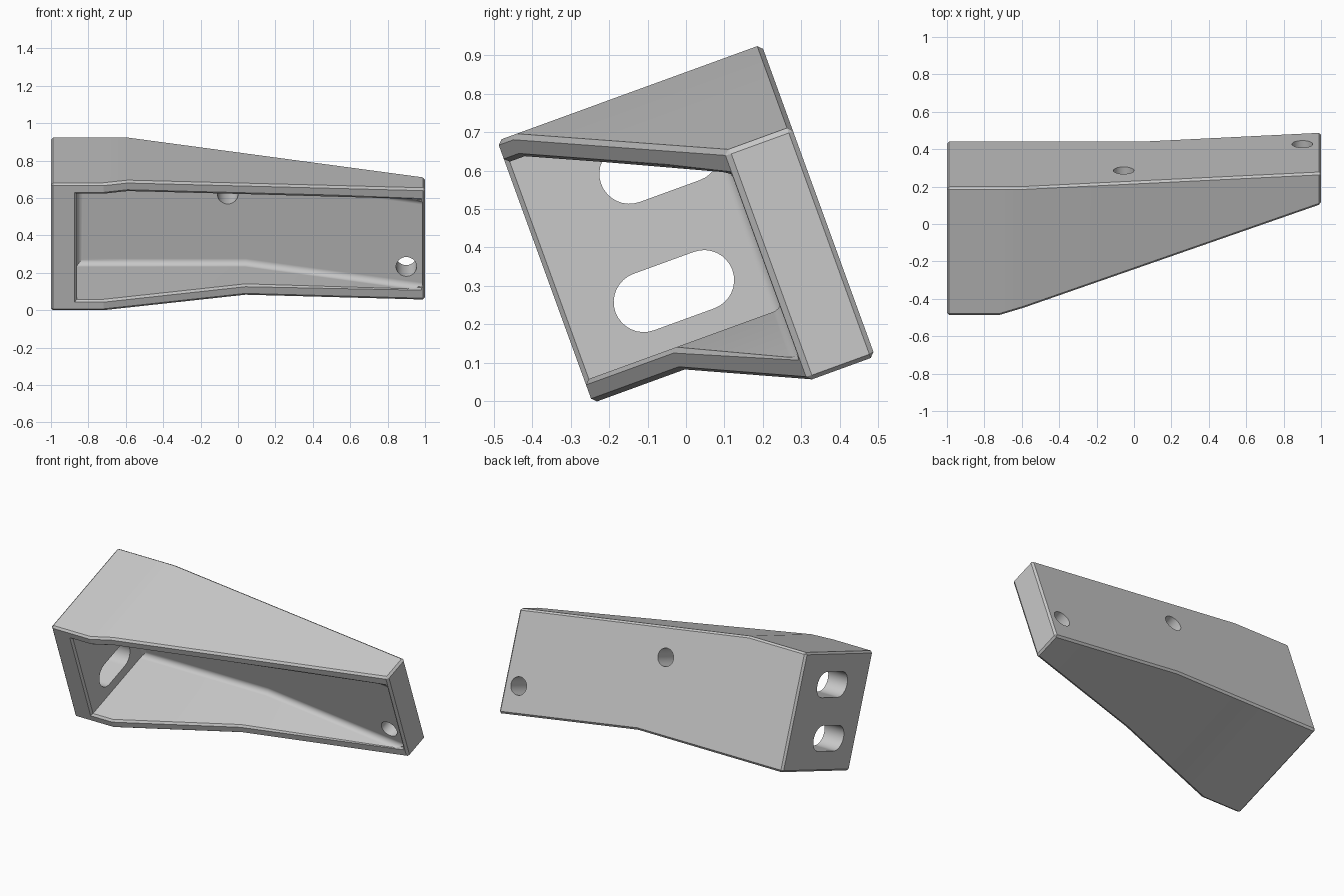
import bpy, bmesh, math
from mathutils import Matrix, Vector

cube = bpy.data.objects.get("Cube")
if cube:
    bpy.data.objects.remove(cube, do_unlink=True)

BACK, INNER, WALL, LEFT = 0.503, 0.327, 0.062, -0.862
TILT = math.radians(20)


def ramp(x, x0, x1, v0, v1):
    """Constant before x0, then a straight slope that reaches v1 at x1."""
    return v0 + (v1 - v0) * max(0, (x - x0) / (x1 - x0))


def front(x): return ramp(x, -0.72, 1, -0.228, 0.32)
def bottom(x): return ramp(x, 0.04, 1, 0.083, -0.056)
def top(x): return ramp(x, -0.59, 1, 0.808, 0.58)


def finish(name, bm):
    bmesh.ops.recalc_face_normals(bm, faces=bm.faces)
    mesh = bpy.data.meshes.new(name)
    bm.to_mesh(mesh)
    bm.free()
    obj = bpy.data.objects.new(name, mesh)
    bpy.context.collection.objects.link(obj)
    return obj


def loft(stations, near, far, near_inset, far_inset):
    """Box with a cross-section that changes along x."""
    bm = bmesh.new()
    rings = []
    for x in stations:
        lo, hi = bottom(x), top(x)
        rings.append([bm.verts.new((x, y, z)) for y, z in
                      ((near(x), lo + near_inset), (far(x), lo + far_inset),
                       (far(x), hi - far_inset), (near(x), hi - near_inset))])
    for r, s in zip(rings, rings[1:]):
        for i in range(4):
            j = (i + 1) % 4
            bm.faces.new((r[i], r[j], s[j], s[i]))
    bm.faces.new(rings[0])
    bm.faces.new(rings[-1])
    bmesh.ops.recalc_face_normals(bm, faces=bm.faces)
    return bm


def prism(name, outline, axis, start, end):
    """Extrude an outline of 2D points along x or y."""
    bm = bmesh.new()
    place = (lambda p, t: (t, p[0], p[1])) if axis == "x" else (lambda p, t: (p[0], t, p[1]))
    a = [bm.verts.new(place(p, start)) for p in outline]
    b = [bm.verts.new(place(p, end)) for p in outline]
    bm.faces.new(a)
    bm.faces.new(b)
    for i in range(len(a)):
        j = (i + 1) % len(a)
        bm.faces.new((a[i], a[j], b[j], b[i]))
    return finish(name, bm)


def slot(cx, cy, radius, length, steps=16):
    points = []
    for side in (1, -1):
        for k in range(steps + 1):
            t = math.pi * (k / steps - 0.5)
            points.append((cx + side * (length / 2 + radius * math.cos(t)),
                           cy + side * radius * math.sin(t)))
    return points


def circle(cx, cy, radius, steps=32):
    return [(cx + radius * math.cos(2 * math.pi * k / steps),
             cy + radius * math.sin(2 * math.pi * k / steps)) for k in range(steps)]


# Outer body with small chamfers on the sharp edges
bm = loft((-1, -0.72, -0.59, 0.04, 1), front, lambda x: BACK, 0, 0)
sharp = [e for e in bm.edges if e.calc_face_angle(0) > 0.9]
bmesh.ops.bevel(bm, geom=sharp, offset=0.012, segments=1, affect="EDGES")
body = finish("bracket_body", bm)

# Open-fronted pocket, rounded where it meets the back plate
bm = loft((LEFT, -0.59, 0.04, 0.985), lambda x: -0.5, lambda x: INNER, WALL, WALL)
rim = [e for e in bm.edges
       if all(abs(v.co.y - INNER) < 1e-4 for v in e.verts)
       and e.calc_face_angle(0) > 0.9 and min(v.co.x for v in e.verts) < 0.9]
bmesh.ops.bevel(bm, geom=rim, offset=0.034, segments=8, profile=0.5, affect="EDGES")
cutters = [finish("pocket_cutter", bm)]

# Chamfer around the mouth of the pocket
bm = loft((LEFT + 0.008, -0.72, -0.59, 0.04, 0.98), lambda x: front(x) - 0.02,
          lambda x: min(front(x) + 0.02, INNER - 0.004), WALL - 0.032, WALL + 0.008)
for v in bm.verts:
    if v.co.x < LEFT + 0.01 and v.co.y < front(LEFT):
        v.co.x -= 0.04
cutters.append(finish("mouth_cutter", bm))

# Slots through the end plate and bolt holes through the back plate
for cy, cz in ((0.07, 0.284), (0.149, 0.61)):
    cutters.append(prism("slot_cutter", slot(cy, cz, 0.078, 0.167), "x", -1.1, -0.8))
for cx, cz in ((0.9, 0.133), (-0.055, 0.545)):
    cutters.append(prism("hole_cutter", circle(cx, cz, 0.055), "y", 0.2, 0.6))

for c in cutters:
    c.hide_render = True
    mod = body.modifiers.new("cut", "BOOLEAN")
    mod.operation, mod.solver, mod.object = "DIFFERENCE", "EXACT", c
bpy.context.view_layer.update()
result = bpy.data.meshes.new_from_object(
    body.evaluated_get(bpy.context.evaluated_depsgraph_get()))
body.modifiers.clear()
body.data = result
for c in cutters:
    bpy.data.objects.remove(c, do_unlink=True)

# Lean the bracket back and stand it on the ground
result.transform(Matrix.Rotation(TILT, 4, "X"))
low = min(v.co.z for v in result.vertices)
result.transform(Matrix.Translation(Vector((0, 0, -low))))

# Plain grey metal
mat = bpy.data.materials.new("grey_metal")
mat.use_nodes = True
grey = (0.58, 0.58, 0.58, 1)
mat.diffuse_color = grey
mat.node_tree.nodes["Principled BSDF"].inputs["Base Color"].default_value = grey
result.materials.clear()
result.materials.append(mat)

# Smooth the fillets and holes, keep the plates flat
bpy.ops.object.select_all(action="DESELECT")
body.select_set(True)
bpy.context.view_layer.objects.active = body
bpy.ops.object.shade_smooth_by_angle(angle=math.radians(14))
body.modifiers.new("flat_plates", "WEIGHTED_NORMAL").keep_sharp = True
